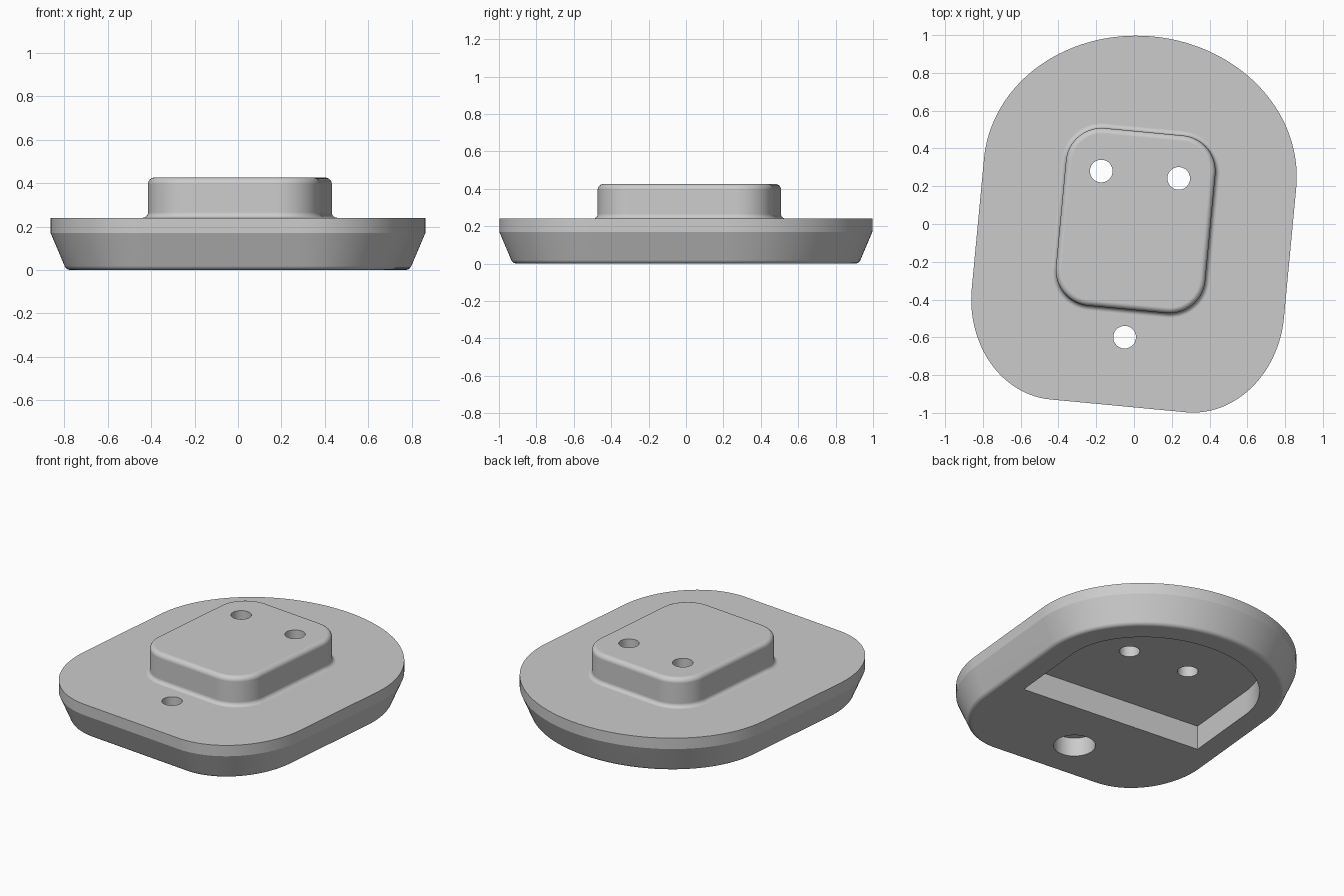
import bpy, bmesh
from math import cos, sin, tan, radians, pi
from mathutils import Matrix, Vector

if "Cube" in bpy.data.objects:
    bpy.data.objects.remove(bpy.data.objects["Cube"], do_unlink=True)

grey = bpy.data.materials.new("plain_grey")
grey.use_nodes = True
COLOUR = (0.6, 0.6, 0.6, 1)
grey.diffuse_color = COLOUR
grey.node_tree.nodes["Principled BSDF"].inputs["Base Color"].default_value = COLOUR

TURN = Matrix.Translation((0.007, 0, 0)) @ Matrix.Rotation(radians(-5.4), 4, "Z")


def arc(cx, cy, a, b, start, end, steps):
    """Elliptical arc as (point, outward normal) pairs."""
    out = []
    for i in range(steps + 1):
        t = radians(start + (end - start) * i / steps)
        normal = Vector((cos(t) / a, sin(t) / b)).normalized()
        out.append((Vector((cx + a * cos(t), cy + b * sin(t))), normal))
    return out


def offset(outline, inset):
    return [p - n * inset for p, n in outline]


def loft(name, rings):
    """Closed solid through (points, height) rings, bottom to top."""
    bm = bmesh.new()
    loops = [[bm.verts.new((p.x, p.y, z)) for p in pts] for pts, z in rings]
    count = len(loops[0])
    for low, high in zip(loops, loops[1:]):
        for i in range(count):
            j = (i + 1) % count
            bm.faces.new((low[i], low[j], high[j], high[i]))
    bm.faces.new(loops[0][::-1])
    bm.faces.new(loops[-1])
    bmesh.ops.recalc_face_normals(bm, faces=bm.faces)
    mesh = bpy.data.meshes.new(name)
    bm.to_mesh(mesh)
    bm.free()
    mesh.materials.append(grey)
    obj = bpy.data.objects.new(name, mesh)
    bpy.context.collection.objects.link(obj)
    return obj


def round_cutter(name, x, y, r, z0, z1):
    circle = [p for p, n in arc(x, y, r, r, 0, 360, 48)][:-1]
    return loft(name, [(circle, z0), (circle, z1)])


# Base plate: domed rear, broad front corners, tapered underside
WIDTH, SHOULDER, TOP = 0.83, 0.17, 0.24
dome = arc(0, 0.27, WIDTH, 0.727, 0, 180, 80)
plate = (dome + arc(-0.36, -0.42, 0.47, 0.547, 180, 270, 32)
         + arc(0.36, -0.42, 0.47, 0.547, 270, 360, 32))
taper, r = radians(23), 0.03
centre = (SHOULDER - r + r * sin(taper)) * tan(taper) + r * cos(taper)
rings = []
for i in range(6):
    t = pi / 2 + (taper - pi / 2) * i / 5
    rings.append((offset(plate, centre - r * cos(t)), r - r * sin(t)))
rings += [(offset(plate, 0), SHOULDER), (offset(plate, 0), TOP)]
base = loft("mounting_base", rings)

# Raised block: rounded rectangle, filleted foot and rounded top edge
HX, HY, CY, R, HEIGHT = 0.397, 0.472, 0.018, 0.19, 0.425
block = []
for k, (sx, sy) in enumerate(((1, 1), (-1, 1), (-1, -1), (1, -1))):
    block += arc(sx * (HX - R), CY + sy * (HY - R), R, R, 90 * k, 90 * k + 90, 16)
foot, edge = 0.025, 0.03
rings = [(offset(block, -foot), 0.2)]
for i in range(7):
    t = pi / 2 * i / 6
    rings.append((offset(block, -foot * (1 - sin(t))), TOP + foot * (1 - cos(t))))
for i in range(7):
    t = pi / 2 * i / 6
    rings.append((offset(block, edge * (1 - cos(t))), HEIGHT - edge * (1 - sin(t))))
raised = loft("raised_block", rings)

# Underside pocket: square front, rear following the plate outline
INSET, FRONT = 0.215, -0.23
side = WIDTH - INSET
pocket_shape = [Vector((side, FRONT))] + offset(dome, INSET) + [Vector((-side, FRONT))]
pocket = loft("pocket_cutter", [(pocket_shape, -0.1), (pocket_shape, 0.155)])

# Screw holes, the front one counterbored from below
cutters = [pocket,
           round_cutter("rear_hole_left", 0.206, 0.262, 0.06, -0.1, 0.6),
           round_cutter("rear_hole_right", -0.206, 0.262, 0.06, -0.1, 0.6),
           round_cutter("front_hole", 0, -0.602, 0.06, -0.1, 0.6),
           round_cutter("counterbore", 0, -0.602, 0.122, -0.1, 0.12)]

for helper, mode in [(raised, "UNION")] + [(c, "DIFFERENCE") for c in cutters]:
    mod = base.modifiers.new(helper.name, "BOOLEAN")
    mod.operation, mod.solver, mod.object = mode, "EXACT", helper

# Bake the cuts, then drop the helpers
graph = bpy.context.evaluated_depsgraph_get()
solid = bpy.data.meshes.new_from_object(base.evaluated_get(graph))
base.modifiers.clear()
base.data = solid
for helper in [raised] + cutters:
    bpy.data.objects.remove(helper, do_unlink=True)
solid.transform(TURN)
solid.materials.clear()
solid.materials.append(grey)
for poly in solid.polygons:
    poly.material_index = 0

# Smooth rounded walls, crisp rims
bpy.ops.object.select_all(action="DESELECT")
base.select_set(True)
bpy.context.view_layer.objects.active = base
bpy.ops.object.shade_smooth_by_angle(angle=radians(20))
weighted = base.modifiers.new("even_shading", "WEIGHTED_NORMAL")
weighted.keep_sharp = True
